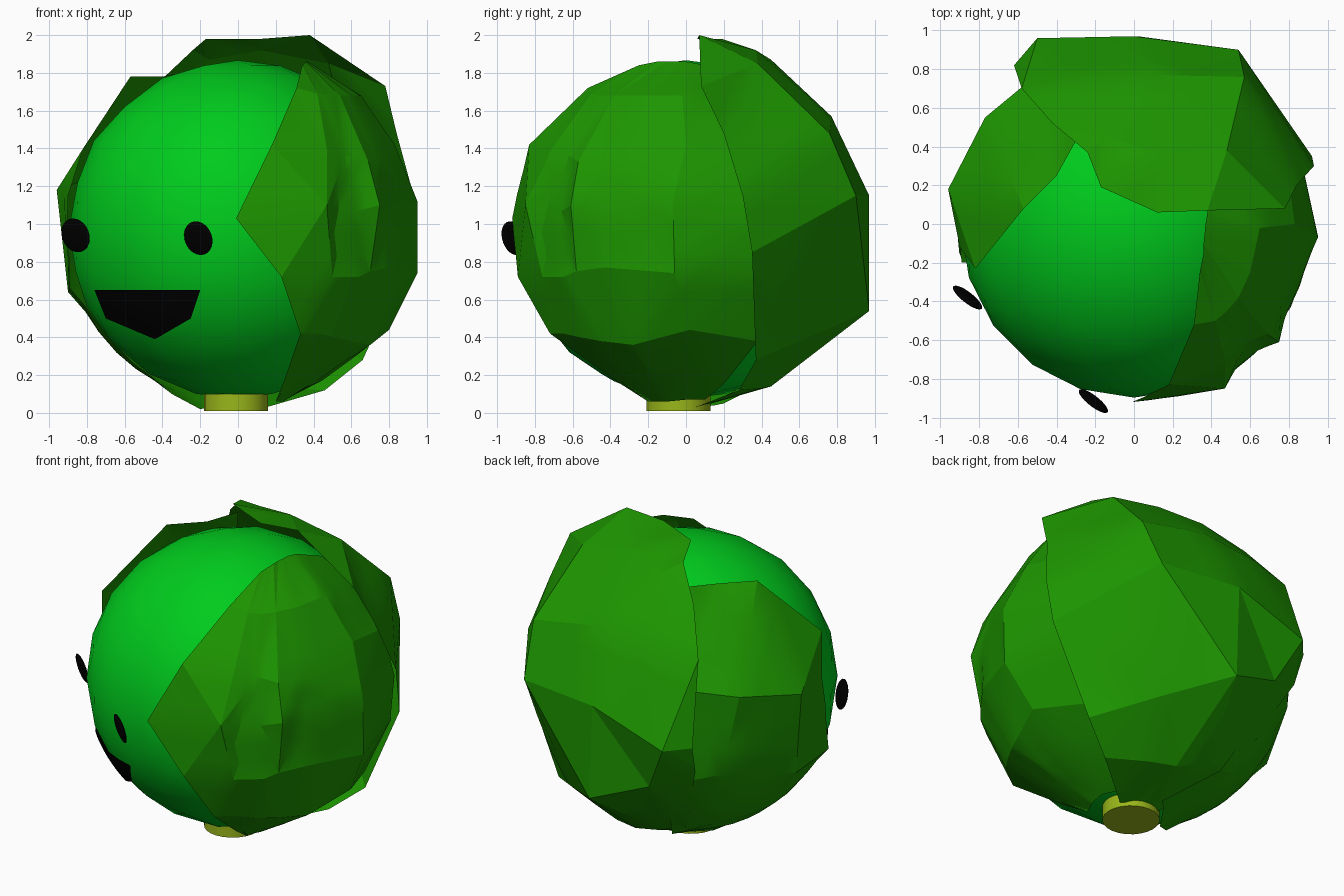
import bpy, bmesh, math
from mathutils import Vector, Matrix

if "Cube" in bpy.data.objects:
    bpy.data.objects.remove(bpy.data.objects["Cube"], do_unlink=True)

CENTRE = Vector((0, 0, 0.97))
RADIUS = 0.897


def make_material(name, colour):
    material = bpy.data.materials.new(name)
    material.use_nodes = True
    material.diffuse_color = (*colour, 1)
    shader = material.node_tree.nodes["Principled BSDF"]
    shader.inputs["Base Color"].default_value = (*colour, 1)
    shader.inputs["Roughness"].default_value = 0.9
    return material


heart_green = make_material("bright heart green", (0, 0.6, 0.012))
leaf_green = make_material("dark leaf green", (0.012, 0.3, 0))
stem_green = make_material("yellow stem green", (0.32, 0.47, 0.01))
face_black = make_material("face black", (0, 0, 0))


def make_object(name, bm, material, angle=30):
    mesh = bpy.data.meshes.new(name)
    bm.to_mesh(mesh)
    bm.free()
    mesh.materials.append(material)
    obj = bpy.data.objects.new(name, mesh)
    bpy.context.collection.objects.link(obj)
    bpy.ops.object.select_all(action="DESELECT")
    obj.select_set(True)
    bpy.context.view_layer.objects.active = obj
    bpy.ops.object.shade_smooth_by_angle(angle=math.radians(angle))
    return obj


def face_outward(bm):
    """Turn the faces of an open shell away from the heart."""
    bm.normal_update()
    for face in bm.faces:
        if face.normal.dot(face.calc_center_median() - CENTRE) < 0:
            face.normal_flip()


def make_leaf(name, rows):
    """Loft a creased leaf through rows of points, wrapped round the heart."""
    bm = bmesh.new()
    grid = [[bm.verts.new(point) for point in row] for row in rows]
    for upper, lower in zip(grid, grid[1:]):
        for i in range(len(upper) - 1):
            bm.faces.new((upper[i], lower[i], lower[i + 1], upper[i + 1]))
    bmesh.ops.triangulate(bm, faces=bm.faces[:])
    bmesh.ops.subdivide_edges(bm, edges=bm.edges[:], cuts=2, use_grid_fill=True)
    # Keep every part of the leaf just outside the heart
    for vert in bm.verts:
        offset = vert.co - CENTRE
        if offset.length < RADIUS + 0.018:
            vert.co = CENTRE + offset.normalized() * (RADIUS + 0.018)
        vert.co.z = max(vert.co.z, 0)
    face_outward(bm)
    return make_object(name, bm, leaf_green, 18)


# Round heart
bm = bmesh.new()
bmesh.ops.create_icosphere(bm, subdivisions=3, radius=RADIUS,
                           matrix=Matrix.Translation(CENTRE))
make_object("heart", bm, heart_green)

# Stem stub
bm = bmesh.new()
bmesh.ops.create_cone(bm, cap_ends=True, segments=24, radius1=0.17, radius2=0.17,
                      depth=0.09, matrix=Matrix.Translation((-0.01, -0.04, 0.055)))
make_object("stem", bm, stem_green)

# Large back leaf, standing clear of the heart along its top edge
make_leaf("back_leaf", [
    [(-.24, .37, 1.92), (-.17, .19, 1.98), (.12, .06, 1.98), (.38, .07, 2), (.78, .08, 1.73)],
    [(-.42, .52, 1.75), (-.15, .45, 1.87), (.12, .37, 1.92), (.48, .38, 1.85), (.84, .2, 1.48)],
    [(-.58, .7, 1.5), (-.3, .75, 1.54), (.1, .77, 1.57), (.57, .76, 1.48), (.93, .3, 1.15)],
    [(-.62, .82, .98), (-.5, .96, .98), (0, .97, 1.15), (.54, .9, 1.15), (.92, .35, .85)],
    [(-.6, .76, .8), (-.35, .88, .68), (.02, .97, .54), (.35, .67, .41), (.66, .37, .28)],
    [(-.35, .5, .27), (-.15, .5, .2), (.05, .45, .14), (.22, .4, .13), (.46, .28, .12)],
    [(-.1, .1, .04), (-.05, .1, .04), (0, .1, .04), (.08, .08, .04), (.15, .05, .03)],
])

# Leaf on the -x side, front edge first
make_leaf("right_leaf", [
    [(-.82, -.23, 1.4), (-.57, .08, 1.78), (-.4, .25, 1.78), (-.3, .43, 1.8)],
    [(-.9, -.12, 1.15), (-.96, .18, 1.18), (-.77, .55, 1.25), (-.54, .74, 1.3)],
    [(-.89, -.2, .66), (-.9, .15, .64), (-.68, .6, .74), (-.42, .8, .68)],
    [(-.64, -.2, .37), (-.62, .1, .32), (-.5, .4, .3), (-.25, .5, .2)],
    [(-.35, -.12, .1), (-.2, 0, .02), (-.1, .15, .04), (-.05, .2, .05)],
])

# Pleated leaf on the +x side, front edge first, with two pleats and two grooves
make_leaf("left_leaf", [
    [(.34, -.25, 1.84), (.35, -.2, 1.85), (.36, -.15, 1.86), (.36, -.1, 1.86),
     (.37, 0, 1.86), (.38, .06, 1.85), (.4, .3, 1.75)],
    [(.31, -.52, 1.72), (.42, -.5, 1.69), (.48, -.45, 1.68), (.54, -.38, 1.68),
     (.6, -.25, 1.68), (.65, -.02, 1.68), (.6, .35, 1.55)],
    [(.18, -.83, 1.42), (.47, -.71, 1.4), (.57, -.62, 1.36), (.69, -.57, 1.33),
     (.76, -.4, 1.33), (.83, 0, 1.42), (.78, .38, 1.35)],
    [(-.01, -.92, 1.03), (.47, -.85, 1.1), (.56, -.68, 1.05), (.75, -.61, 1.1),
     (.79, -.44, 1.05), (.95, -.07, 1.12), (.85, .4, 1.05)],
    [(.23, -.89, .72), (.5, -.76, .72), (.64, -.65, .72), (.7, -.58, .75),
     (.81, -.43, .77), (.95, -.06, .74), (.82, .4, .75)],
    [(.33, -.72, .42), (.42, -.65, .42), (.52, -.56, .4), (.6, -.45, .38),
     (.7, -.28, .36), (.8, .02, .44), (.65, .38, .38)],
    [(.2, -.2, .06), (.2, -.18, .06), (.21, -.16, .06), (.22, -.14, .06),
     (.24, -.1, .06), (.25, 0, .07), (.2, .1, .07)],
])

# Eyes: flattened discs turned towards the face direction, leaning forward
turn = Matrix.Rotation(math.radians(-38), 4, "Z")
lean = Matrix.Rotation(math.radians(14), 4, "X")
for name, place in (("right_eye", (-.86, -.38, .94)), ("left_eye", (-.21, -.915, .925))):
    bm = bmesh.new()
    bmesh.ops.create_uvsphere(bm, u_segments=20, v_segments=12, radius=1)
    shape = Matrix.Translation(place) @ turn @ lean @ Matrix.Diagonal((.094, .018, .092, 1))
    bmesh.ops.transform(bm, matrix=shape, verts=bm.verts)
    make_object(name, bm, face_black, 60)

# Mouth: an open smile laid over the heart as a thin skin
bm = bmesh.new()
outline = [(-.76, .65), (-.2, .65), (-.25, .5), (-.44, .39), (-.7, .5)]
smile = bm.faces.new([bm.verts.new((x, 0, z)) for x, z in outline])
bmesh.ops.poke(bm, faces=[smile])
bmesh.ops.subdivide_edges(bm, edges=bm.edges[:], cuts=4, use_grid_fill=True)
for vert in bm.verts:
    offset = vert.co - CENTRE
    vert.co.y = -math.sqrt(max((RADIUS + 0.01) ** 2 - offset.x ** 2 - offset.z ** 2, 0))
face_outward(bm)
make_object("mouth", bm, face_black)
